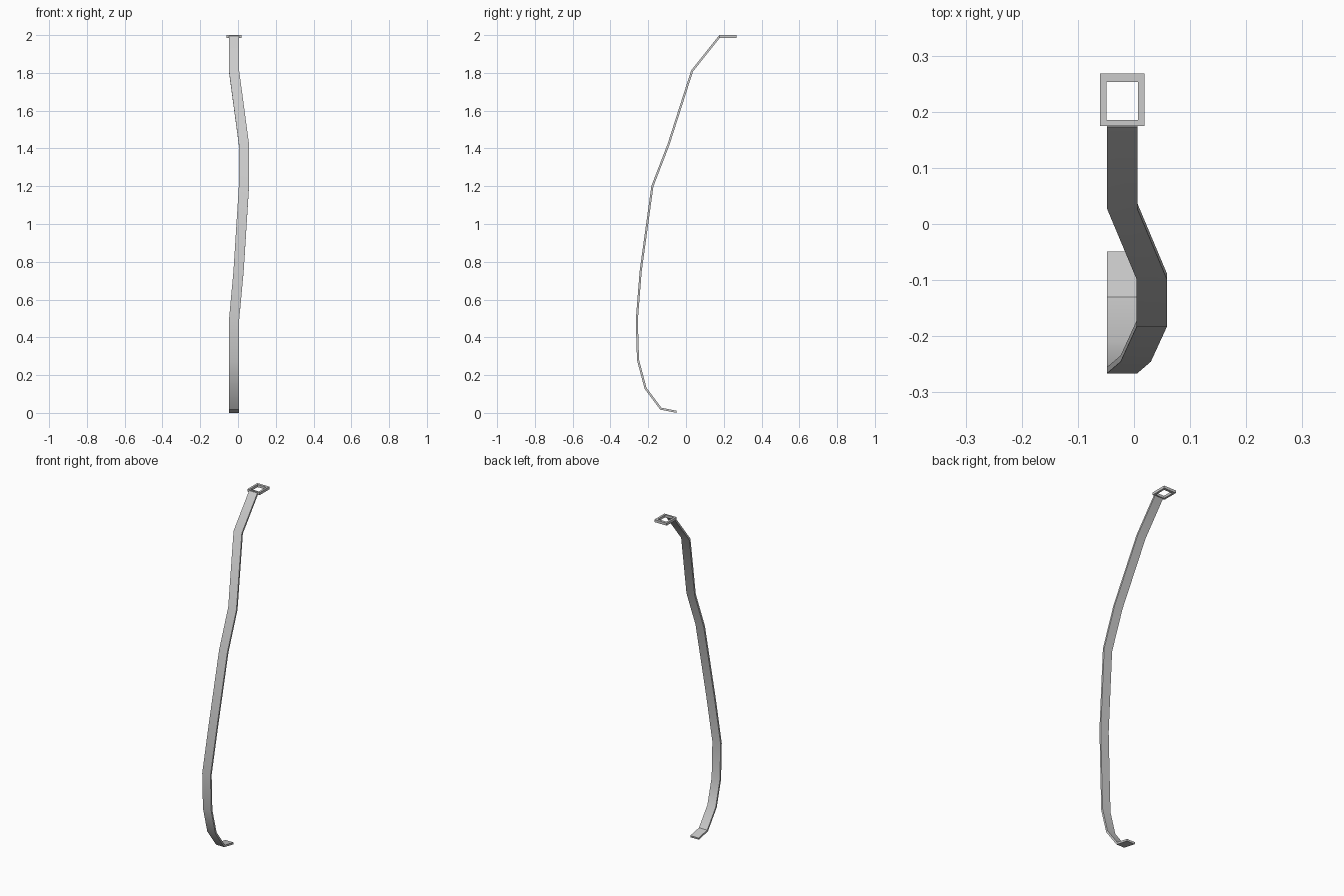
import bpy, bmesh
from mathutils import Vector

if "Cube" in bpy.data.objects:
    bpy.data.objects.remove(bpy.data.objects["Cube"])

WIDTH, THICK = 0.054, 0.011


def add_object(name, bm, smooth):
    bmesh.ops.recalc_face_normals(bm, faces=bm.faces)
    mesh = bpy.data.meshes.new(name)
    bm.to_mesh(mesh)
    bm.free()
    ob = bpy.data.objects.new(name, mesh)
    bpy.context.collection.objects.link(ob)
    if smooth:
        bpy.context.view_layer.objects.active = ob
        ob.select_set(True)
        bpy.ops.object.shade_smooth_by_angle()
        ob.select_set(False)
    return ob


# Strap: centre line (x, y, z) from the lower tip to the ring
path = [(-.021, -.05, .006), (-.021, -.133, .022), (-.021, -.214, .13),
        (-.021, -.254, .28), (-.021, -.2605, .49), (.003, -.240, .75),
        (.0315, -.178, 1.2), (.0315, -.093, 1.42), (-.021, .032, 1.81),
        (-.021, .177, 1.992)]
bm = bmesh.new()
rings = []
pts = [Vector((p[1], p[2])) for p in path]
for i, p in enumerate(pts):
    # mitred thickness offset in the side plane
    a = (p - pts[i - 1]).normalized() if i else (pts[1] - p).normalized()
    b = (pts[i + 1] - p).normalized() if i < len(pts) - 1 else a
    t = (a + b).normalized()
    n = Vector((-t.y, t.x)) * (THICK / 2 / t.dot(a))
    x = path[i][0]
    rings.append([bm.verts.new((x + sx * WIDTH / 2, p.x + s * n.x, p.y + s * n.y))
                  for sx, s in ((-1, -1), (1, -1), (1, 1), (-1, 1))])
for r, q in zip(rings, rings[1:]):
    for k in range(4):
        m = (k + 1) % 4
        bm.faces.new((r[k], r[m], q[m], q[k]))
bm.faces.new(rings[0])
bm.faces.new(rings[-1])
add_object("curved_strap", bm, True)

# Square end ring with a rectangular opening
outer = [(-.061, .175), (.019, .175), (.019, .268), (-.061, .268)]
inner = [(-.049, .185), (.007, .185), (.007, .253), (-.049, .253)]
bm = bmesh.new()
loops = [[bm.verts.new((x, y, z)) for x, y in loop]
         for loop, z in ((outer, 1.985), (outer, 2.0), (inner, 2.0), (inner, 1.985))]
for i in range(4):
    a, b = loops[i], loops[(i + 1) % 4]
    for k in range(4):
        m = (k + 1) % 4
        bm.faces.new((a[k], a[m], b[m], b[k]))
add_object("end_ring", bm, False)
